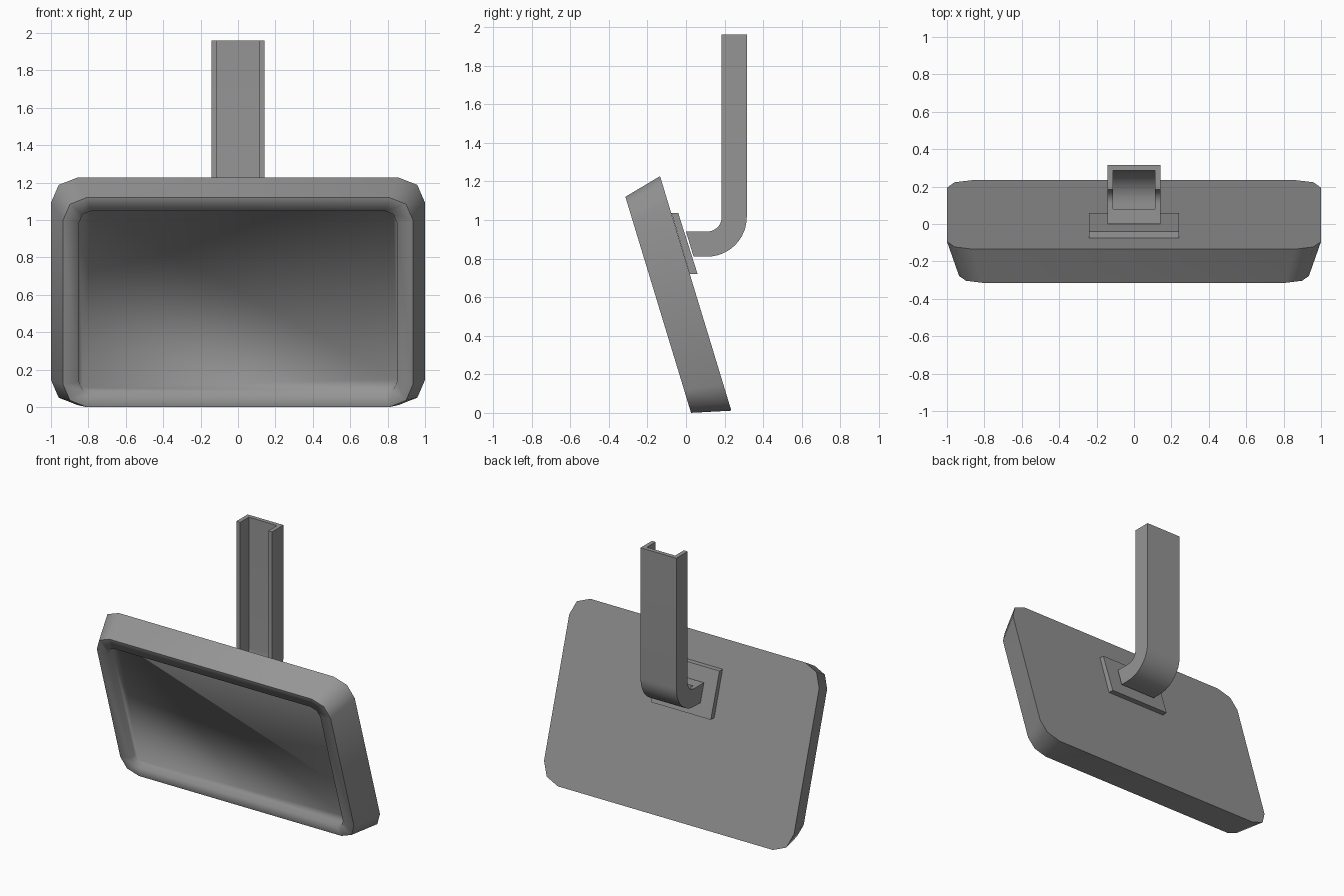
import bpy, bmesh, math

if "Cube" in bpy.data.objects:
    bpy.data.objects.remove(bpy.data.objects["Cube"])

grey = bpy.data.materials.new("grey metal")
grey.diffuse_color = (0.3, 0.3, 0.3, 1)
grey.use_nodes = True
grey.node_tree.nodes["Principled BSDF"].inputs["Base Color"].default_value = grey.diffuse_color


def finish(name, bm):
    bmesh.ops.recalc_face_normals(bm, faces=bm.faces)
    me = bpy.data.meshes.new(name)
    bm.to_mesh(me)
    bm.free()
    me.materials.append(grey)
    ob = bpy.data.objects.new(name, me)
    bpy.context.collection.objects.link(ob)
    return ob


def loft(bm, rings):
    """Bridge closed rings of points and cap both ends."""
    vs = [[bm.verts.new(p) for p in r] for r in rings]
    n = len(vs[0])
    for a, b in zip(vs, vs[1:]):
        for i in range(n):
            j = (i + 1) % n
            bm.faces.new((a[i], a[j], b[j], b[i]))
    bm.faces.new(vs[0])
    bm.faces.new(vs[-1])
    return vs


# Tilted lamp panel: u runs up the panel, n runs out of its back towards the front
C, S = 0.957, 0.291


def tilt(x, u, n):
    return (x, 0.235 - S * u - C * n, 0.0115 + C * u - S * n)


def panel_ring(half_w, inset_u, n, r):
    lo, hi = inset_u, 1.27 - inset_u
    pts = []
    for k, (sx, top) in enumerate(((1, 1), (-1, 1), (-1, 0), (1, 0))):
        cx = sx * (half_w - r)
        cu = hi - r if top else lo + r
        for i in range(3):
            a = math.radians(90 * k + 45 * i)
            pts.append(tilt(cx + r * math.cos(a), cu + r * math.sin(a), n))
    return pts


# Shell with a tapered outside and a shallow recess in the front
bm = bmesh.new()
rings = loft(bm, [
    panel_ring(1.0, 0.0, 0.0, 0.14),
    panel_ring(0.935, 0.05, 0.203, 0.125),
    panel_ring(0.85, 0.125, 0.203, 0.065),
    panel_ring(0.85, 0.125, 0.155, 0.065),
])
for f in bm.faces:
    f.smooth = True
for ring in rings[:2]:
    for a, b in zip(ring, ring[1:] + ring[:1]):
        bm.edges.get((a, b)).smooth = False
finish("lamp_panel", bm)

# Mounting plate with level ends, lying on the panel's back
plate = [(-0.075, 1.035), (-0.04, 1.035), (0.06, 0.72), (0.02, 0.72)]
bm = bmesh.new()
loft(bm, [[(x, y, z) for y, z in plate] for x in (-0.24, 0.24)])
finish("mounting_plate", bm)

# Bent U-channel arm: section is (x, distance from the inside of the bend)
W, T, D = 0.143, 0.03, 0.13
section = [(-W, 0), (-W, D), (W, D), (W, 0),
           (W - T, 0), (W - T, D - T), (T - W, D - T), (T - W, 0)]
cy, cz, r0 = 0.11, 1.015, 0.075
STEPS = 12
bm = bmesh.new()
rings = [[(x, 0.3 * d, cz - r0 - d) for x, d in section]]
for i in range(STEPS + 1):
    a = math.pi / 2 * i / STEPS
    rings.append([(x, cy + (r0 + d) * math.sin(a), cz - (r0 + d) * math.cos(a))
                  for x, d in section])
rings.append([(x, cy + r0 + d, 1.96) for x, d in section])
loft(bm, rings)
arm = finish("channel_arm", bm)
bpy.context.view_layer.objects.active = arm
arm.select_set(True)
bpy.ops.object.shade_smooth_by_angle(angle=math.radians(30))

# Solid block closing the channel where it meets the plate
block = [(0.0, 0.94), (0.08, 0.94), (0.08, 0.83), (0.033, 0.83)]
bm = bmesh.new()
loft(bm, [[(x, y, z) for y, z in block] for x in (T - W, W - T)])
finish("arm_end_block", bm)
